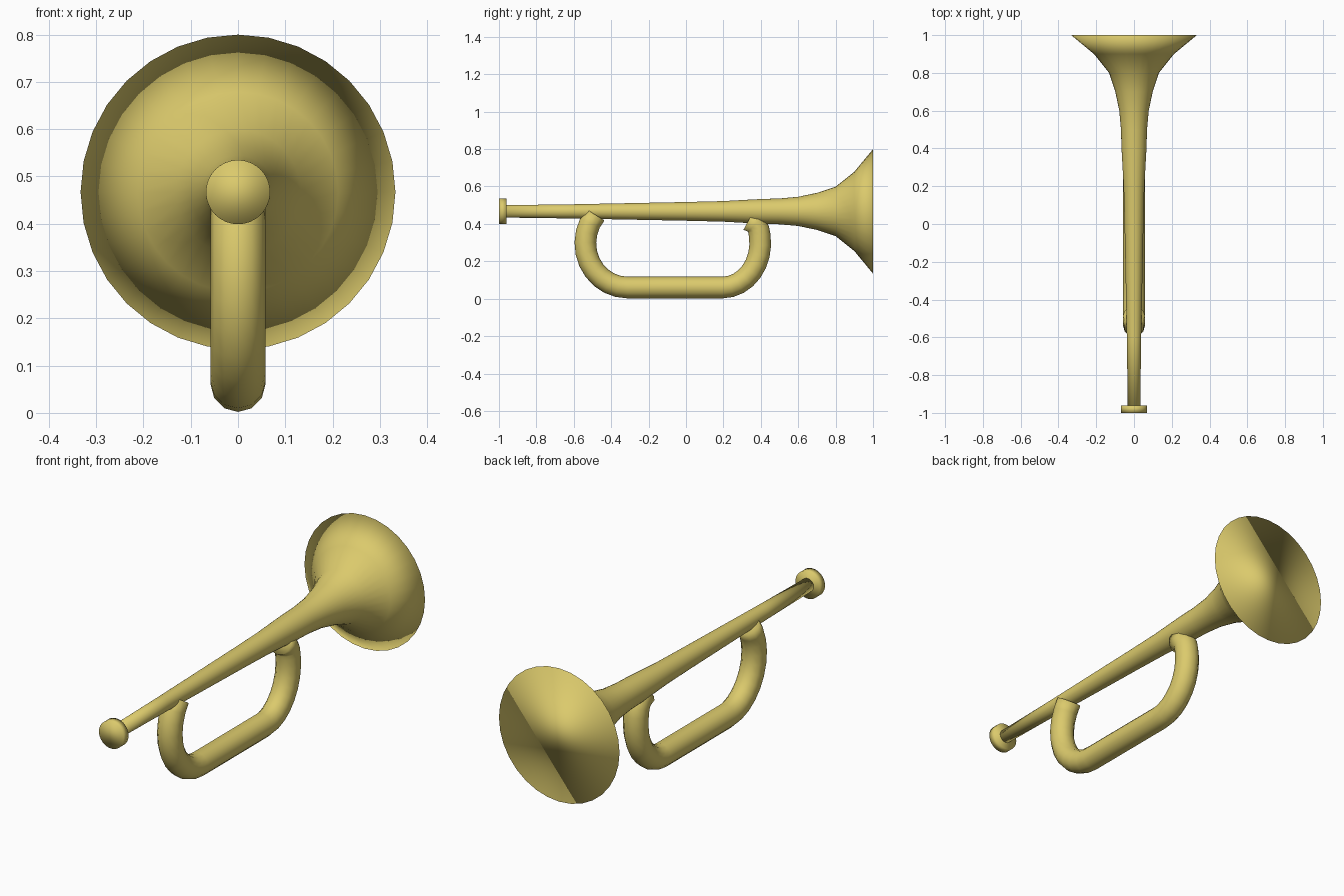
import bpy, bmesh, math
from mathutils import Vector

if "Cube" in bpy.data.objects:
    bpy.data.objects.remove(bpy.data.objects["Cube"])

AXIS_Z = 0.467
brass = bpy.data.materials.new("brass")
brass.diffuse_color = (0.71, 0.59, 0.15, 1)
brass.use_nodes = True
brass.node_tree.nodes["Principled BSDF"].inputs["Base Color"].default_value = brass.diffuse_color


def sweep(name, path, radii, sides):
    """Capped round tube along (y, z) points, one radius per point."""
    bm = bmesh.new()
    pts = [Vector((0, y, z)) for y, z in path]
    rings = []
    for i, (p, r) in enumerate(zip(pts, radii)):
        a = pts[max(i - 1, 0)]
        b = pts[min(i + 1, len(pts) - 1)]
        t = (b - a).normalized()
        side = Vector((1, 0, 0))
        up = side.cross(t)
        rings.append([bm.verts.new(p + r * (side * math.cos(k * math.tau / sides)
                                            + up * math.sin(k * math.tau / sides)))
                      for k in range(sides)])
    for r0, r1 in zip(rings, rings[1:]):
        for k in range(sides):
            j = (k + 1) % sides
            bm.faces.new((r0[k], r0[j], r1[j], r1[k]))
    bm.faces.new(rings[0][::-1])
    bm.faces.new(rings[-1])
    bmesh.ops.recalc_face_normals(bm, faces=bm.faces)
    for f in bm.faces:
        f.smooth = True
    me = bpy.data.meshes.new(name)
    bm.to_mesh(me)
    bm.free()
    me.materials.append(brass)
    ob = bpy.data.objects.new(name, me)
    bpy.context.collection.objects.link(ob)
    return ob


# Flared horn body with a closed bell mouth
profile = [(-0.97, 0.033), (-0.6, 0.038), (-0.3, 0.044), (0.0, 0.05), (0.2, 0.055),
           (0.4, 0.066), (0.5, 0.069), (0.6, 0.078), (0.7, 0.099), (0.8, 0.132),
           (0.9, 0.212), (1.0, 0.333)]
sweep("horn_body", [(y, AXIS_Z) for y, r in profile], [r for y, r in profile], 32)

# Mouthpiece disc
sweep("mouthpiece", [(-1.0, AXIS_Z), (-0.96, AXIS_Z)], [0.068, 0.068], 32)

# Looped tube under the body: rear arc, straight run, front arc
path = []
for i in range(11):
    a = math.radians(140 + 13 * i)
    path.append((-0.313 + 0.225 * math.cos(a), 0.297 + 0.237 * math.sin(a)))
for i in range(9):
    a = math.radians(-90 + 12.5 * i)
    path.append((0.195 + 0.202 * math.cos(a), 0.297 + 0.237 * math.sin(a)))
path += [(0.388, 0.37), (0.372, 0.4), (0.335, 0.42)]
sweep("looped_tube", path, [0.058] * len(path), 12)
